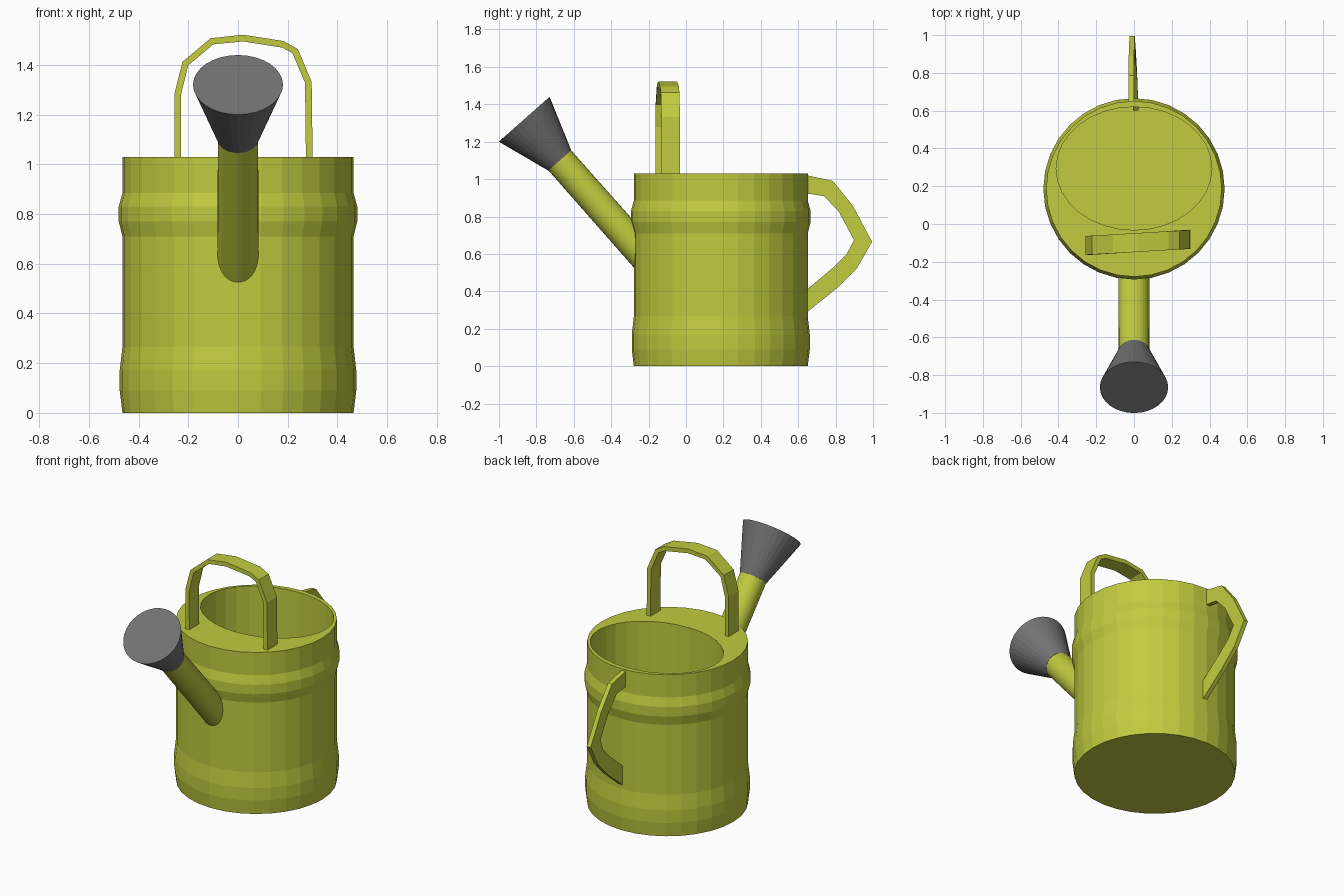
import bpy, bmesh
from math import cos, sin, pi
from mathutils import Vector

if "Cube" in bpy.data.objects:
    bpy.data.objects.remove(bpy.data.objects["Cube"])

SEG = 32
BODY_Y = 0.186


def material(name, rgb):
    m = bpy.data.materials.new(name)
    m.diffuse_color = (*rgb, 1)
    m.use_nodes = True
    m.node_tree.nodes["Principled BSDF"].inputs["Base Color"].default_value = m.diffuse_color
    return m


GREEN = material("lime_paint", (0.54, 0.60, 0.05))
GREY = material("dark_grey", (0.17, 0.17, 0.17))


def loft(name, rings, mat):
    """Skin a list of equal-length point rings and cap both ends."""
    bm = bmesh.new()
    vs = [[bm.verts.new(p) for p in ring] for ring in rings]
    n = len(rings[0])
    for a, b in zip(vs, vs[1:]):
        for i in range(n):
            j = (i + 1) % n
            bm.faces.new((a[i], a[j], b[j], b[i]))
    bm.faces.new(vs[0][::-1])
    bm.faces.new(vs[-1])
    bmesh.ops.recalc_face_normals(bm, faces=bm.faces)
    me = bpy.data.meshes.new(name)
    bm.to_mesh(me)
    bm.free()
    me.materials.append(mat)
    ob = bpy.data.objects.new(name, me)
    bpy.context.collection.objects.link(ob)
    return ob


def ellipse(y, z, rx, ry):
    return [(rx * cos(2 * pi * i / SEG), y + ry * sin(2 * pi * i / SEG), z)
            for i in range(SEG)]


def tilted(y, z, r, axis):
    """Circle around a point in the x=0 plane, square to the axis."""
    side = Vector((1, 0, 0))
    up = axis.normalized().cross(side)
    c = Vector((0, y, z))
    return [c + r * (cos(2 * pi * i / SEG) * side + sin(2 * pi * i / SEG) * up)
            for i in range(SEG)]


# Body: ribbed drum, flat lid with an oval opening and a hollow inside
profile = [(0.465, 0), (0.476, 0.09), (0.476, 0.17), (0.465, 0.265), (0.465, 0.71),
           (0.48, 0.77), (0.48, 0.83), (0.465, 0.885), (0.465, 1.03)]
rings = [ellipse(BODY_Y, z, r, r) for r, z in profile]
rings += [ellipse(0.294, z, 0.412, 0.326) for z in (1.03, 0.05)]
loft("can_body", rings, GREEN)

# Spout and sprinkler rose share one slanted axis
axis = Vector((0, -0.19, 0.215))
loft("spout", [tilted(-0.20, 0.563, 0.083, axis), tilted(-0.68, 1.106, 0.081, axis)], GREEN)
loft("sprinkler_rose", [tilted(-0.675, 1.10, 0.082, axis),
                        tilted(-0.865, 1.32, 0.181, axis)], GREY)

# Top handle: flat strap bent over the lid, slightly skewed
path = [(-0.243, 1.01), (-0.243, 1.28), (-0.212, 1.405), (-0.105, 1.495), (0.02, 1.508),
        (0.18, 1.483), (0.23, 1.456), (0.283, 1.33), (0.287, 1.01)]
pts = [Vector(p) for p in path]
rings = []
for i, p in enumerate(pts):
    t = (pts[min(i + 1, len(pts) - 1)] - pts[max(i - 1, 0)]).normalized()
    n = Vector((-t.y, t.x)) * 0.0135
    y = -0.099 + 0.06 * p.x
    rings.append([(p.x + s * n.x, y + w, p.y + s * n.y)
                  for s, w in ((1, -0.05), (1, 0.05), (-1, 0.05), (-1, -0.05))])
loft("top_handle", rings, GREEN)

# Back handle: outer (y, z), inner (y, z), sideways offset
stations = [((0.635, 1.023), (0.635, 0.925), -0.014),
            ((0.786, 0.99), (0.738, 0.909), -0.014),
            ((0.893, 0.856), (0.818, 0.824), -0.014),
            ((0.995, 0.665), (0.898, 0.674), -0.010),
            ((0.914, 0.524), (0.86, 0.60), -0.004),
            ((0.807, 0.417), (0.79, 0.53), 0.002),
            ((0.60, 0.25), (0.60, 0.37), 0.010)]
loft("back_handle",
     [[(x - 0.014, *o), (x + 0.014, *o), (x + 0.014, *i), (x - 0.014, *i)]
      for o, i, x in stations], GREEN)
